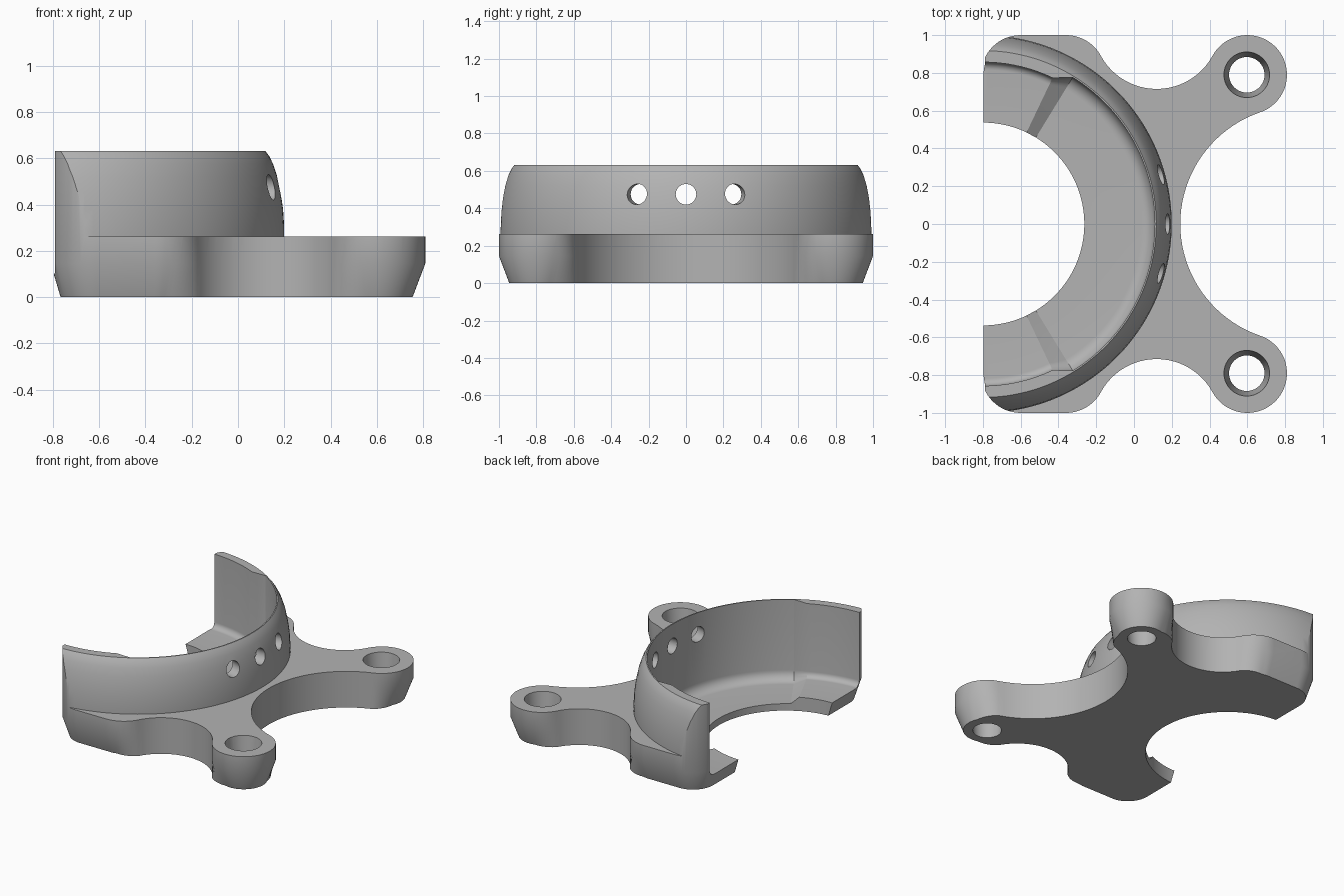
import bpy, bmesh, math
from math import sin, cos, radians
from mathutils import Matrix

default = bpy.data.objects.get("Cube")
if default:
    bpy.data.objects.remove(default, do_unlink=True)

CX = -0.8            # axis of the round collar
PLATE_TOP = 0.262
RIM_TOP = 0.632

grey = bpy.data.materials.new("plain_grey")
grey.use_nodes = True
grey.diffuse_color = (0.45, 0.45, 0.45, 1)
grey.node_tree.nodes["Principled BSDF"].inputs["Base Color"].default_value = (0.45, 0.45, 0.45, 1)


def make_object(name, bm):
    bmesh.ops.recalc_face_normals(bm, faces=bm.faces[:])
    mesh = bpy.data.meshes.new(name)
    bm.to_mesh(mesh)
    bm.free()
    mesh.materials.append(grey)
    obj = bpy.data.objects.new(name, mesh)
    bpy.context.scene.collection.objects.link(obj)
    return obj


def loft(name, rings, hollow=False):
    """Solid through a stack of point rings; hollow joins the last ring to the first."""
    bm = bmesh.new()
    loops = [[bm.verts.new(p) for p in ring] for ring in rings]
    n = len(loops[0])
    pairs = list(zip(loops, loops[1:]))
    if hollow:
        pairs.append((loops[-1], loops[0]))
    else:
        bm.faces.new(loops[0][::-1])
        bm.faces.new(loops[-1])
    for a, b in pairs:
        for i in range(n):
            j = (i + 1) % n
            bm.faces.new((a[i], a[j], b[j], b[i]))
    return make_object(name, bm)


def subtract(target, tool):
    """Cut the tool away, moving to the next solver if one gives no cut."""
    tool.hide_render = True
    mod = target.modifiers.new("cut", 'BOOLEAN')
    mod.object, mod.operation = tool, 'DIFFERENCE'
    before = len(target.data.vertices)
    for solver in ('EXACT', 'MANIFOLD', 'FLOAT'):
        mod.solver = solver
        bpy.context.view_layer.update()
        graph = bpy.context.evaluated_depsgraph_get()
        mesh = bpy.data.meshes.new_from_object(target.evaluated_get(graph))
        if len(mesh.polygons) > 0 and len(mesh.vertices) != before:
            break
    else:
        raise RuntimeError("cut failed: " + tool.name)
    target.modifiers.remove(mod)
    target.data = mesh
    bpy.data.objects.remove(tool, do_unlink=True)


def arc(cx, cy, r, a0, a1, steps, taper):
    """Arc points paired with an inward shift for the bottom edge."""
    pts = []
    for i in range(steps + 1):
        t = i / steps
        a = radians(a0 + (a1 - a0) * t)
        d = taper(t)
        pts.append((cx + r * cos(a), cy + r * sin(a), -d * cos(a), -d * sin(a)))
    return pts


# Outline of the plate: lobes joined by hollow curves, one half then mirrored
LOBE, TAPER = 0.21, 0.055
none = lambda t: 0
both_ends = lambda t: TAPER * min(1, 1.7 * sin(math.pi * t))
rising = lambda t: TAPER * min(1, 1.4 * t)
full = lambda t: TAPER - 0.012 * t
half = arc(0.87, 0, 0.625, 180, 108.9, 20, none)
half += arc(0.6, 0.79, LOBE, -71.1, 151.4, 36, both_ends)[1:]
half += arc(0.12, 1.052, 0.337, -28.6, -151.4, 24, none)[1:]
half += arc(-0.36, 0.79, LOBE, 28.6, 90, 12, rising)[1:]
half += arc(-0.6, 0.79, LOBE, 90, 180, 16, full)
half.append((-0.81, 0, 0.043, 0))
outline = half + [(x, -y, dx, -dy) for x, y, dx, dy in half[-2:0:-1]]

body = loft("bracket_body", [
    [(x + dx, y + dy, 0) for x, y, dx, dy in outline],
    [(x, y, 0.145) for x, y, _, _ in outline],
    [(x, y, RIM_TOP) for x, y, _, _ in outline]])

# Clear everything above the plate and outside the rounded collar
collar_profile = [(1, PLATE_TOP), (1, 0.3), (0.995, 0.38), (0.985, 0.45), (0.97, 0.52),
                  (0.952, 0.575), (0.935, 0.61), (0.908, 0.645), (3, 0.645), (3, PLATE_TOP)]
SIDES = 160
turns = [2 * math.pi * (i + 0.5) / SIDES for i in range(SIDES)]
subtract(body, loft("collar_surround", [[(CX + r * cos(a), r * sin(a), z) for a in turns]
                                        for r, z in collar_profile], hollow=True))

# Trim the collar ends just behind the plate edge
corners = [(-2, -2), (-0.79, -2), (-0.79, 2), (-2, 2)]
subtract(body, loft("end_trim", [[(x, y, z) for x, y in corners] for z in (0.105, 2)]))

# Cavity: round bore, floor, fillet and wall; thicker near both ends
angles = [i * 58.5 / 32 for i in range(33)]
angles += [64.5 + i * (180 - 64.5) / 40 for i in range(41)]
angles += [-a for a in angles[-2:0:-1]]


def cavity_section(angle):
    mid = abs(angle) < 60
    wall, floor, fillet = (0.91, 0.05, 0.07) if mid else (0.857, 0.1, 0.04)
    pts = [(0.537, -1), (0.537, floor)]
    for i in range(9):
        a = radians(90 * i / 8)
        pts.append((wall - fillet + fillet * sin(a), floor + fillet - fillet * cos(a)))
    return pts + [(wall, 1.5)]


sections = [(radians(a), cavity_section(a)) for a in angles]
subtract(body, loft("cavity", [[(CX + s[k][0] * cos(a), s[k][0] * sin(a), s[k][1])
                                for a, s in sections] for k in range(len(sections[0][1]))]))


def drill(r_bottom, r_top, depth, matrix):
    bm = bmesh.new()
    bmesh.ops.create_cone(bm, cap_ends=True, segments=40, radius1=r_bottom,
                          radius2=r_top, depth=depth, matrix=matrix)
    subtract(body, make_object("drill", bm))


# Tapered bolt holes in the free lobes
for side in (1, -1):
    drill(0.093, 0.122, PLATE_TOP + 0.02,
          Matrix.Translation((0.597, side * 0.79, PLATE_TOP / 2)))

# Three radial holes through the collar
for angle in (-15.5, 0, 15.5):
    turn = Matrix.Rotation(radians(angle), 4, 'Z')
    drill(0.055, 0.055, 0.4, Matrix.Translation((CX, 0, 0.475)) @ turn
          @ Matrix.Translation((0.95, 0, 0)) @ Matrix.Rotation(radians(90), 4, 'Y'))

# Smooth curved walls, crisp edges
bpy.ops.object.select_all(action='DESELECT')
body.select_set(True)
bpy.context.view_layer.objects.active = body
bpy.ops.object.shade_smooth_by_angle(angle=radians(30))
